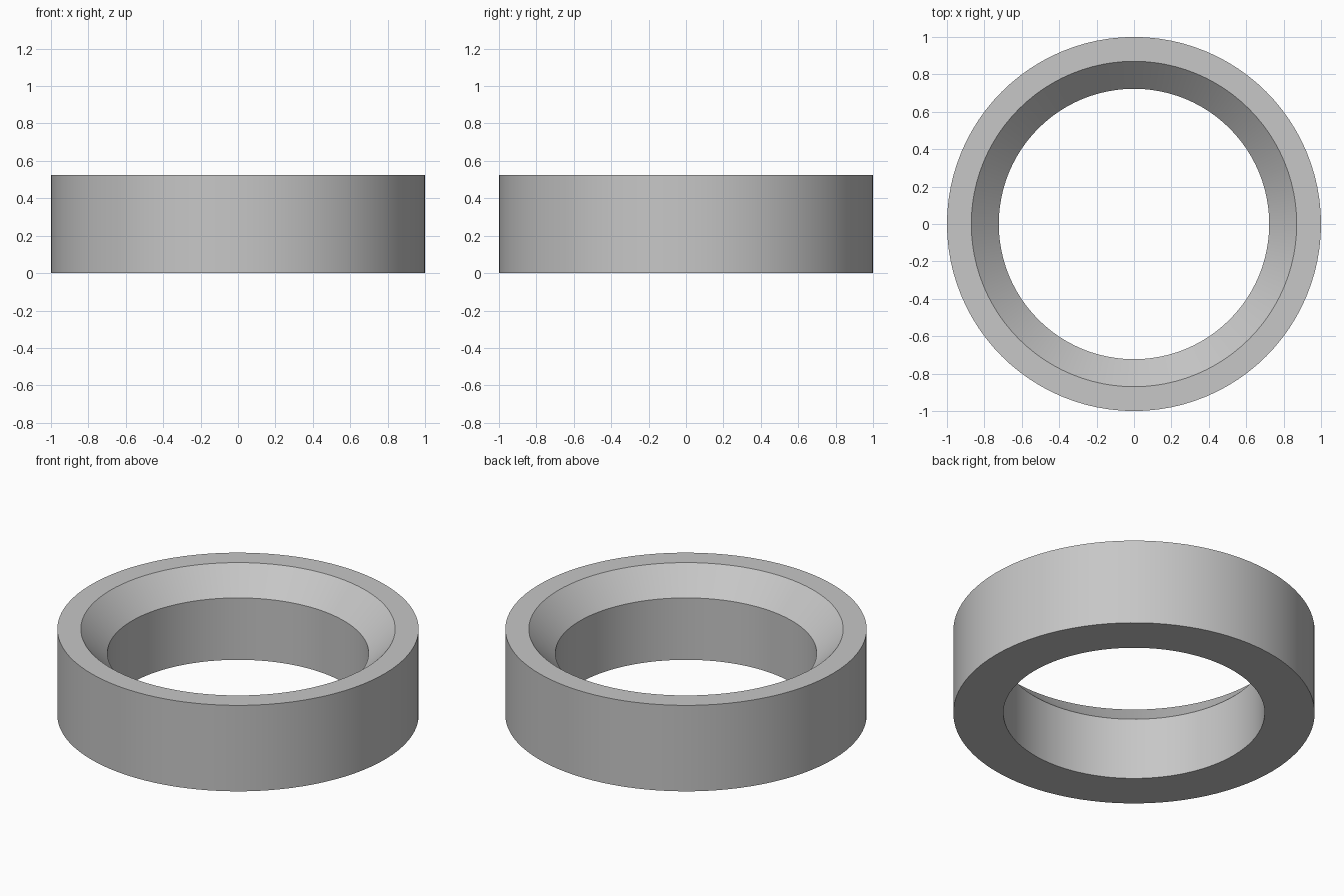
import bpy
import bmesh
from math import radians, tau
from mathutils import Matrix

cube = bpy.data.objects.get("Cube")
if cube:
    bpy.data.objects.remove(cube, do_unlink=True)

# Plain grey finish
grey = bpy.data.materials.new("plain grey")
grey.use_nodes = True
colour = (0.57, 0.57, 0.57, 1)
grey.diffuse_color = colour
grey.node_tree.nodes["Principled BSDF"].inputs["Base Color"].default_value = colour

# Ring cross-section (radius, height): straight walls, 45 degree countersink
OUTER, BORE, RIM, HEIGHT = 1.0, 0.723, 0.87, 0.525
profile = [(BORE, 0), (OUTER, 0), (OUTER, HEIGHT), (RIM, HEIGHT),
           (BORE, HEIGHT - (RIM - BORE))]

# Revolve the closed profile around z
bm = bmesh.new()
verts = [bm.verts.new((r, 0, z)) for r, z in profile]
edges = [bm.edges.new((v, verts[(i + 1) % len(verts)])) for i, v in enumerate(verts)]
bmesh.ops.spin(bm, geom=verts + edges, cent=(0, 0, 0), axis=(0, 0, 1),
               angle=tau, steps=96, use_merge=True)
bmesh.ops.remove_doubles(bm, verts=bm.verts, dist=0.0001)
bmesh.ops.recalc_face_normals(bm, faces=bm.faces)
mesh = bpy.data.meshes.new("countersunk_ring")
bm.to_mesh(mesh)
bm.free()
mesh.materials.append(grey)

ring = bpy.data.objects.new("countersunk_ring", mesh)
bpy.context.collection.objects.link(ring)

# Smooth round walls, crisp rims
bpy.ops.object.select_all(action="DESELECT")
ring.select_set(True)
bpy.context.view_layer.objects.active = ring
bpy.ops.object.shade_smooth_by_angle(angle=radians(30))
